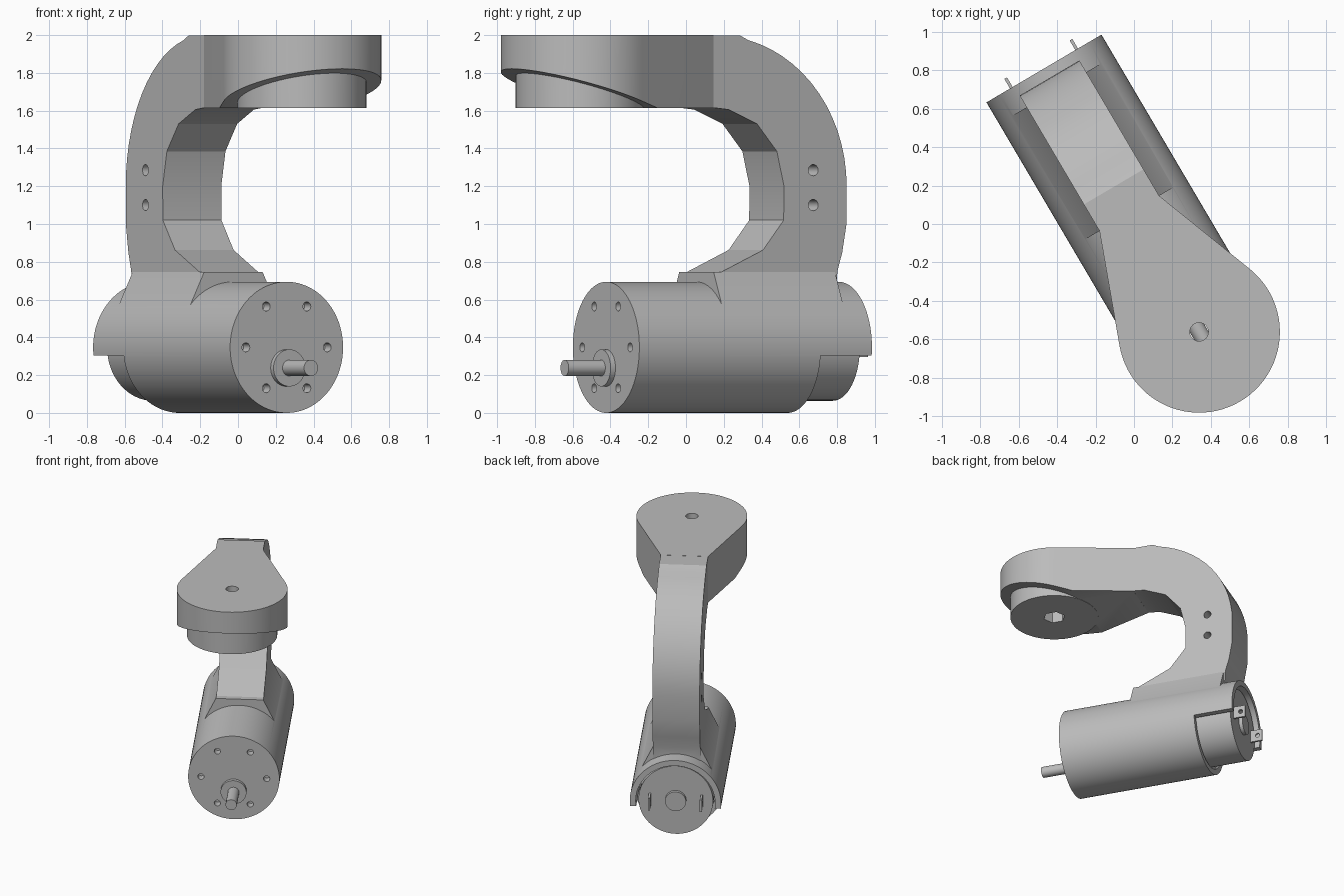
import bpy, bmesh
from math import sin, cos, pi, radians
from mathutils import Matrix, Vector

cube = bpy.data.objects.get("Cube")
if cube:
    bpy.data.objects.remove(cube)

grey = bpy.data.materials.new("plain_grey")
grey.use_nodes = True
colour = (0.5, 0.5, 0.5, 1)
grey.diffuse_color = colour
grey.node_tree.nodes["Principled BSDF"].inputs["Base Color"].default_value = colour

# Parts are laid out along the motor axis (s), across it (w) and up (z),
# then turned into place.
PLACE = Matrix.Rotation(radians(-59.5), 4, "Z") @ Matrix.Translation((0, 0.007, 0))
ORDER = {"s": lambda a, b, d: (d, a, b),
         "w": lambda a, b, d: (a, d, b),
         "z": lambda a, b, d: (a, b, d)}


def arc(ca, cb, r, start, end, n):
    return [(ca + r * cos(radians(start + (end - start) * i / n)),
             cb + r * sin(radians(start + (end - start) * i / n))) for i in range(n + 1)]


def prism(name, outline, axis, lo, hi, plane=None):
    """Extrude a closed outline along an axis; optionally trim with a plane."""
    bm = bmesh.new()
    put = ORDER[axis]
    low = [bm.verts.new(put(a, b, lo)) for a, b in outline]
    high = [bm.verts.new(put(a, b, hi)) for a, b in outline]
    bm.faces.new(low)
    bm.faces.new(high)
    n = len(low)
    for i in range(n):
        j = (i + 1) % n
        bm.faces.new((low[i], low[j], high[j], high[i]))
    if plane:
        bmesh.ops.bisect_plane(bm, geom=bm.verts[:] + bm.edges[:] + bm.faces[:],
                               plane_co=plane[0], plane_no=plane[1], clear_inner=True)
        bmesh.ops.holes_fill(bm, edges=[e for e in bm.edges if e.is_boundary])
    bmesh.ops.recalc_face_normals(bm, faces=bm.faces)
    mesh = bpy.data.meshes.new(name)
    bm.to_mesh(mesh)
    bm.free()
    mesh.transform(PLACE)
    mesh.materials.append(grey)
    ob = bpy.data.objects.new(name, mesh)
    bpy.context.collection.objects.link(ob)
    return ob


def rod(name, a, b, r, axis, lo, hi, sides=64):
    return prism(name, arc(a, b, r, 0, 360, sides)[:-1], axis, lo, hi)


def combine(target, tool, operation):
    mod = target.modifiers.new("join", "BOOLEAN")
    mod.operation, mod.object, mod.solver = operation, tool, "EXACT"
    bpy.context.view_layer.objects.active = target
    bpy.ops.object.modifier_apply(modifier=mod.name)
    bpy.data.objects.remove(tool)


def cut(target, *tools):
    for tool in tools:
        combine(target, tool, "DIFFERENCE")


def box(name, s0, s1, w0, w1, z0, z1):
    return prism(name, [(s0, w0), (s1, w0), (s1, w1), (s0, w1)], "z", z0, z1)


R, MID = 0.347, 0.347        # motor housing radius and axis height
HEAD = 0.655                 # head centre along the axis
HALF = 0.18                  # arm half width

# Motor housing
body = rod("housing_and_arm", 0, MID, R, "s", -0.934, 0.495, 96)

# Flared saddle between housing and arm
saddle = prism("saddle", [(-0.27, 0.56), (0.27, 0.56), (HALF, 0.745), (-HALF, 0.745)],
               "s", -0.806, -0.06)
combine(body, saddle, "UNION")

# Curved arm: outer sweep, then back along the inner edge
outline = [(-0.055, 1.999), (-0.22, 1.999)]
outline += arc(-0.08, 1.2, 0.797, 104, 180, 14)
outline += [(-0.876, 1.0), (-0.85, 0.85), (-0.82, 0.75), (-0.806, 0.5),
            (-0.061, 0.5), (-0.061, 0.725), (-0.363, 0.862), (-0.49, 1.02)]
outline += arc(-0.08, 1.2, 0.412, 180, 100, 3) + [(-0.055, 1.616)]
arm = prism("arm", outline, "w", -HALF, HALF)
combine(body, arm, "UNION")

# Teardrop head with a sloping underside
plan = [(-0.06, -HALF)] + arc(HEAD, 0, 0.42, -111, 111, 48) + [(-0.06, HALF)]
head = prism("head", plan, "z", 1.615, 2.0,
             (Vector((0.385, 0, 1.615)), Vector((-0.3, 0, 1))))
combine(body, head, "UNION")

# Round boss below the head, with hexagon pocket and through hole
boss = rod("head_boss", HEAD, 0, 0.342, "z", 1.613, 1.9)
combine(body, boss, "UNION")
cut(body, rod("hex_cutter", HEAD, 0, 0.085, "z", 1.5, 1.74, 6),
    rod("hole_cutter", HEAD, 0, 0.048, "z", 1.5, 2.1, 24))

# Rear bore and open underside of the housing
cut(body, rod("bore_cutter", 0, MID, 0.302, "s", -1.1, -0.6),
    box("underside_cutter", -1.1, -0.62, -0.5, 0.5, -0.1, 0.303))

# Two cross holes in the arm
for z in (1.1, 1.285):
    cut(body, rod("arm_hole_cutter", -0.672, z, 0.03, "w", -0.3, 0.3, 20))

# Ring of screw holes on the front face
for i in range(6):
    a = i * pi / 3
    cut(body, rod("screw_cutter", 0.25 * cos(a), MID + 0.25 * sin(a), 0.024,
                  "s", 0.43, 0.6, 20))

# Motor can with rear bearing, front collar and offset shaft
motor = rod("motor_can", 0, MID, 0.283, "s", -0.897, -0.59)
bearing = rod("rear_bearing", 0, MID, 0.08, "s", -0.925, -0.88, 40)
collar = rod("shaft_collar", 0, 0.238, 0.098, "s", 0.48, 0.525, 40)
shaft = rod("shaft", 0, 0.238, 0.043, "s", 0.48, 0.75, 32)

# Terminal tabs
tabs = []
for side, name in ((-1, "right_terminal"), (1, "left_terminal")):
    w = side * 0.197
    tab = box(name, -0.992, -0.88, w - 0.008, w + 0.008, MID - 0.05, MID + 0.05)
    cut(tab, rod("tab_cutter", -0.955, MID, 0.018, "w", w - 0.1, w + 0.1, 16))
    tabs.append(tab)

# Smooth curved faces, keep hard edges
bpy.ops.object.select_all(action="DESELECT")
for ob in [body, motor, bearing, collar, shaft] + tabs:
    ob.select_set(True)
bpy.context.view_layer.objects.active = body
bpy.ops.object.shade_smooth_by_angle(angle=radians(24))
